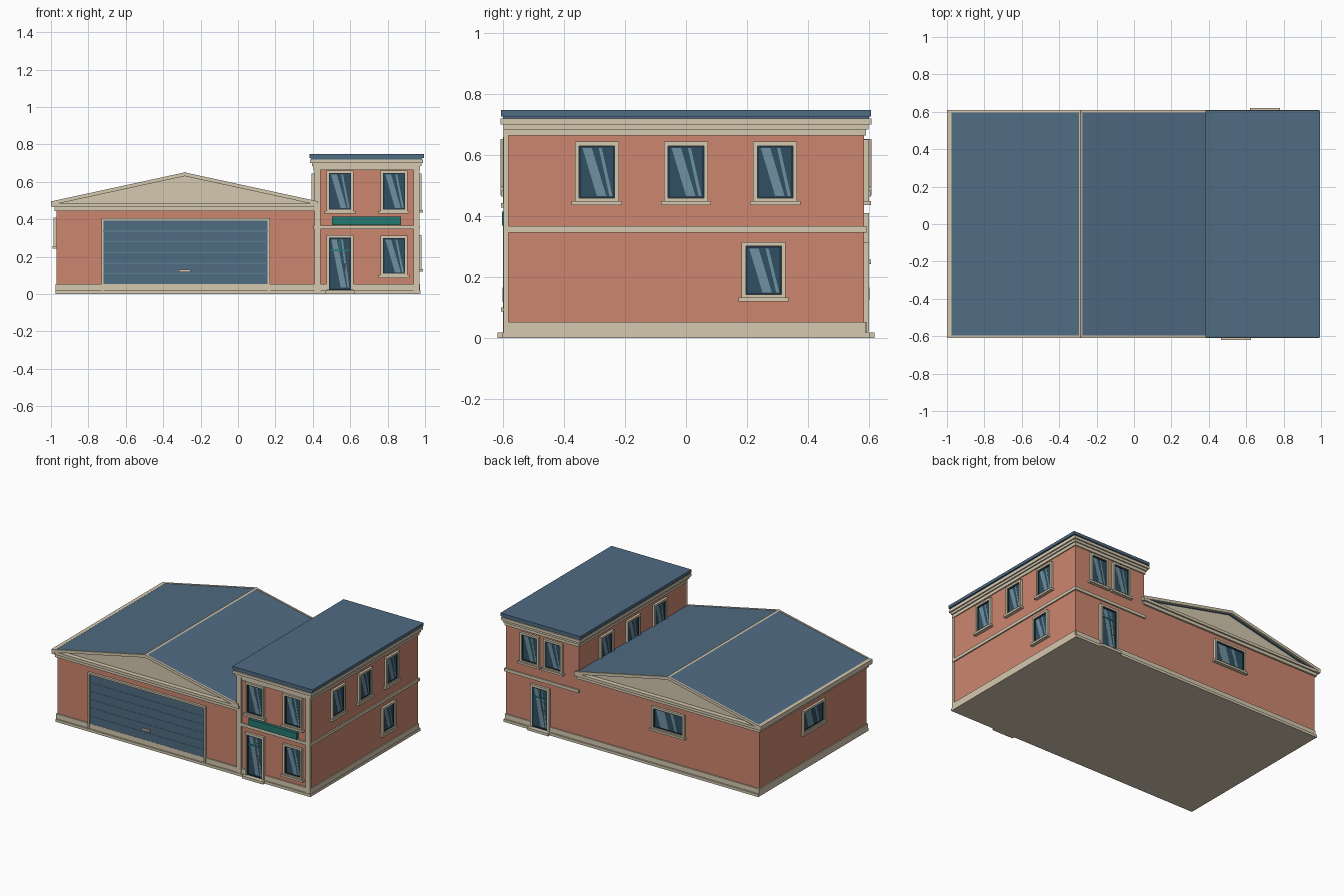
import bpy, bmesh
from math import radians
from mathutils import Matrix, Vector

if "Cube" in bpy.data.objects:
    bpy.data.objects.remove(bpy.data.objects["Cube"])


def material(name, r, g, b):
    m = bpy.data.materials.new(name)
    m.diffuse_color = (r, g, b, 1)
    m.use_nodes = True
    m.node_tree.nodes["Principled BSDF"].inputs["Base Color"].default_value = m.diffuse_color
    return m


WALL = material("terracotta", 0.61, 0.24, 0.16)
TRIM = material("beige", 0.66, 0.58, 0.43)
ROOF = material("slate_blue", 0.08, 0.147, 0.223)
GLASS = material("glass", 0.03, 0.08, 0.122)
SHINE = material("glass_shine", 0.156, 0.283, 0.352)
TEAL = material("teal", 0.019, 0.188, 0.162)
DARK = material("dark_frame", 0.017, 0.032, 0.053)
I = Matrix.Identity(4)


def finish(name, bm, mat, M):
    bmesh.ops.recalc_face_normals(bm, faces=bm.faces)
    bm.transform(M)
    me = bpy.data.meshes.new(name)
    bm.to_mesh(me)
    bm.free()
    me.materials.append(mat)
    ob = bpy.data.objects.new(name, me)
    bpy.context.collection.objects.link(ob)
    return ob


def boxes(name, mat, items, M=I):
    """One object from boxes given as (x0, x1, y0, y1, z0, z1)."""
    bm = bmesh.new()
    for x0, x1, y0, y1, z0, z1 in items:
        mid = Vector((x0 + x1, y0 + y1, z0 + z1)) / 2
        size = Matrix.Diagonal((x1 - x0, y1 - y0, z1 - z0, 1))
        bmesh.ops.create_cube(bm, size=1, matrix=Matrix.Translation(mid) @ size)
    return finish(name, bm, mat, M)


def prisms(name, mat, profiles, spans, M=I):
    """Extrude x-z profiles along y over each span."""
    bm = bmesh.new()
    for pts in profiles:
        for y0, y1 in spans:
            f = bm.faces.new([bm.verts.new((x, y0, z)) for x, z in pts])
            ext = bmesh.ops.extrude_face_region(bm, geom=[f])["geom"]
            bmesh.ops.translate(bm, vec=(0, y1 - y0, 0),
                                verts=[v for v in ext if isinstance(v, bmesh.types.BMVert)])
    return finish(name, bm, mat, M)


def face(x, y, angle):
    return Matrix.Translation((x, y, 0)) @ Matrix.Rotation(radians(angle), 4, 'Z')


# Wall frames: local x runs along the wall, local -y points outward
FY = 0.585
FRONT, BACK = face(0, -FY, 0), face(0, FY, 180)
RIGHT, LEFT = face(0.965, 0, 90), face(-0.97, 0, -90)
TOWER_LEFT = face(0.41, 0, -90)


def border(c, w, z0, z1, t, d, bottom=True):
    a, b = c - w / 2, c + w / 2
    parts = [(a, a + t, -d, 0.002, z0, z1), (b - t, b, -d, 0.002, z0, z1),
             (a + t, b - t, -d, 0.002, z1 - t, z1)]
    if bottom:
        parts.append((a + t, b - t, -d, 0.002, z0, z0 + t))
    return parts


def shine(name, M, c, w, z0, z1):
    h = z1 - z0
    s = min(0.5 * w, 0.3 * h)
    bands = []
    for u, t in ((c - w * 0.46, w * 0.3), (c + w * 0.06, w * 0.1)):
        s2 = min(s, c + w / 2 - u - t)
        bands.append([(u + s2, z0), (u + s2 + t, z0), (u + t, z1), (u, z1)])
    prisms(name + "_shine", SHINE, bands, [(-0.0055, -0.004)], M)


def window(name, M, c, z0, z1, w=0.145):
    boxes(name + "_frame", TRIM, border(c, w, z0, z1, 0.014, 0.016), M)
    boxes(name + "_sash", DARK, border(c, w - 0.028, z0 + 0.014, z1 - 0.014, 0.006, 0.009), M)
    boxes(name + "_glass", GLASS, [(c - w / 2 + 0.018, c + w / 2 - 0.018, -0.005, 0.002, z0 + 0.018, z1 - 0.018)], M)
    shine(name, M, c, w - 0.042, z0 + 0.021, z1 - 0.021)
    boxes(name + "_sill", TRIM, [(c - w / 2 - 0.01, c + w / 2 + 0.01, -0.023, 0.002, z0 - 0.009, z0 + 0.005)], M)


def door(name, M, c):
    boxes(name + "_frame", TRIM, border(c, 0.145, 0.02, 0.315, 0.014, 0.016, False), M)
    boxes(name + "_stile", DARK, border(c, 0.117, 0.022, 0.301, 0.008, 0.011), M)
    boxes(name + "_glass", GLASS, [(c - 0.055, c + 0.055, -0.007, 0.002, 0.025, 0.296)], M)
    shine(name, Matrix.Translation(M.to_3x3() @ Vector((0, -0.002, 0))) @ M, c, 0.1, 0.035, 0.29)
    boxes(name + "_bar", TEAL, [(c - 0.053, c + 0.053, -0.011, 0, 0.23, 0.238),
                                (c - 0.004, c + 0.004, -0.010, 0, 0.238, 0.296)], M)
    boxes(name + "_handle", TRIM, [(c + 0.024, c + 0.03, -0.018, 0, 0.125, 0.165)], M)
    boxes(name + "_step", TRIM, [(c - 0.08, c + 0.08, -0.035, 0, 0, 0.018)], M)


# Walls
boxes("garage_walls", WALL, [(-0.97, 0.41, -FY, FY, 0.02, 0.46)])
boxes("tower_walls", WALL, [(0.41, 0.965, -FY, FY, 0.02, 0.71)])

# Base slab and plinth, left open at the doors
boxes("base_slab", TRIM, [(-0.975, 0.975, -0.603, 0.603, 0, 0.018)])
boxes("plinth_front", TRIM, [(-0.975, -0.73, -0.009, 0, 0.018, 0.052), (0.17, 0.473, -0.009, 0, 0.018, 0.052),
                             (0.617, 0.965, -0.009, 0, 0.018, 0.052)], FRONT)
boxes("plinth_back", TRIM, [(-0.965, -0.772, -0.008, 0, 0.018, 0.052), (-0.628, 0.975, -0.008, 0, 0.018, 0.052)], BACK)
boxes("plinth_right", TRIM, [(-0.59, 0.59, -0.007, 0, 0.018, 0.052)], RIGHT)
boxes("plinth_left", TRIM, [(-0.59, 0.59, -0.007, 0, 0.018, 0.052)], LEFT)

# Gabled garage roof: pediment, slabs, rake trim, ridge cap
RX, RZ, EL, ER, EZ = -0.285, 0.650, -0.995, 0.425, 0.496


def chevron(top, thick):
    return [(EL, EZ + top), (RX, RZ + top), (ER, EZ + top),
            (ER, EZ + top - thick), (RX, RZ + top - thick), (EL, EZ + top - thick)]


prisms("pediment", TRIM, [[(-0.96, 0.48), (0.41, 0.48), (0.41, 0.49), (RX, 0.636), (-0.96, 0.49)]], [(-0.575, 0.575)])
prisms("garage_roof", ROOF, [chevron(-0.003, 0.014)], [(-0.6, 0.6)])
prisms("rake_trim", TRIM, [chevron(0, 0.02)], [(-0.609, -0.597), (0.597, 0.609)])
prisms("ridge_cap", TRIM, [[(RX - 0.01, RZ - 0.003), (RX, RZ + 0.003), (RX + 0.01, RZ - 0.003), (RX, RZ - 0.008)]],
       [(-0.609, 0.609)])
boxes("eave_gutter", TRIM, [(-1.0, -0.975, -0.609, 0.609, 0.468, 0.498)])
boxes("garage_cornice", TRIM, [(-0.997, 0.43, -0.607, 0.607, 0.465, 0.484),
                               (-0.982, 0.418, -0.597, 0.597, 0.444, 0.465)])

# Tower trim, cornice and flat roof
boxes("tower_pilasters", TRIM, [(x, x + 0.032, s * 0.592 - 0.008, s * 0.592 + 0.008, 0.018, 0.69)
                                for x in (0.41, 0.937) for s in (-1,)])
boxes("corner_pilaster_side", TRIM, [(0.96, 0.971, -0.6, -0.583, 0.018, 0.7)])
boxes("floor_band", TRIM, [(0.405, 0.974, -0.597, 0.594, 0.346, 0.367)])
boxes("tower_frieze", TRIM, [(0.403, 0.972, -0.594, 0.592, 0.664, 0.7)])
boxes("tower_cornice", TRIM, [(0.385, 0.99, -0.609, 0.609, 0.701, 0.72), (0.395, 0.981, -0.6, 0.6, 0.685, 0.701)])
boxes("tower_roof", ROOF, [(0.39, 0.985, -0.602, 0.602, 0.72, 0.728), (0.383, 0.995, -0.607, 0.607, 0.728, 0.748)])

# Blank sign board
boxes("sign_board", TEAL, [(0.503, 0.872, -0.02, 0, 0.369, 0.415)], FRONT)

# Sectional garage door
boxes("garage_door_frame", TRIM, border(-0.28, 0.9, 0.018, 0.406, 0.012, 0.016, False), FRONT)
boxes("garage_door_panels", ROOF, [(-0.72, 0.16, -0.008, 0, 0.052 + i * 0.0573, 0.106 + i * 0.0573)
                                   for i in range(6)], FRONT)
boxes("garage_door_grooves", SHINE, [(-0.72, 0.16, -0.006, 0, 0.05, 0.396)], FRONT)
boxes("garage_door_sill", TRIM, [(-0.73, 0.17, -0.009, 0, 0.018, 0.052)], FRONT)
boxes("garage_door_handle", TRIM, [(-0.315, -0.255, -0.018, 0, 0.118, 0.13)], FRONT)

# Tower windows and doors
for i, x in enumerate((0.545, 0.835)):
    window(f"front_upper_window_{i}", FRONT, x, 0.438, 0.66)
window("front_lower_window", FRONT, 0.835, 0.095, 0.312)
door("front_door", FRONT, 0.545)
for i, x in enumerate((-0.78, -0.6)):
    window(f"back_upper_window_{i}", BACK, x, 0.445, 0.652)
door("back_door", BACK, -0.70)
for i, y in enumerate((-0.293, 0, 0.293)):
    window(f"right_upper_window_{i}", RIGHT, y, 0.445, 0.645)
    window(f"left_upper_window_{i}", TOWER_LEFT, y, 0.445, 0.645)
window("right_lower_window", RIGHT, 0.255, 0.128, 0.315)

# Wide garage windows
window("garage_back_window", BACK, 0.28, 0.252, 0.41, 0.25)
window("garage_left_window", LEFT, 0, 0.252, 0.41, 0.24)
